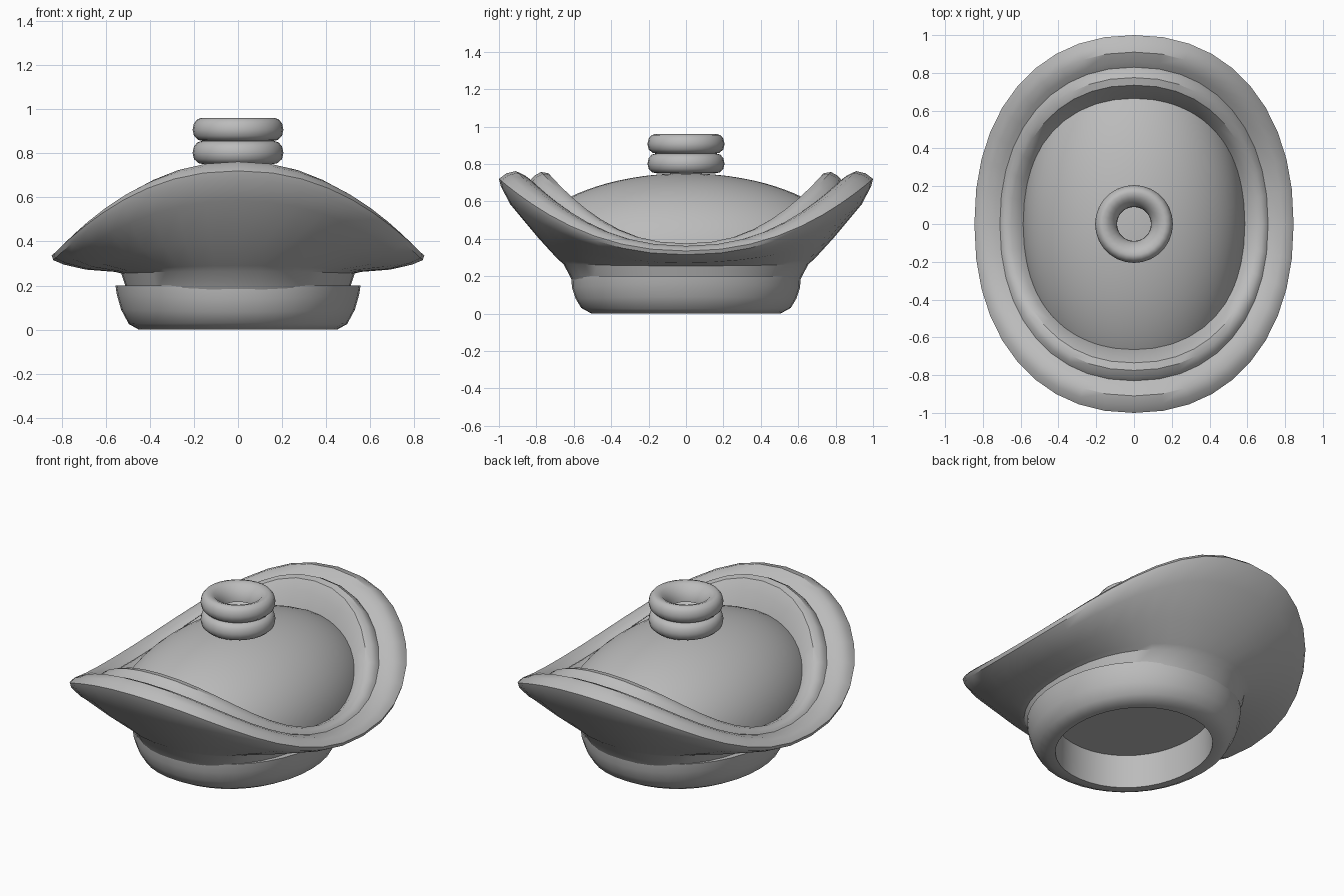
import bpy, bmesh, math

if "Cube" in bpy.data.objects:
    bpy.data.objects.remove(bpy.data.objects["Cube"], do_unlink=True)

grey = bpy.data.materials.new("plain_grey")
grey.use_nodes = True
colour = (0.5, 0.5, 0.5, 1)
grey.diffuse_color = colour
grey.node_tree.nodes["Principled BSDF"].inputs["Base Color"].default_value = colour


def finish(name, bm, angle):
    mesh = bpy.data.meshes.new(name)
    bmesh.ops.recalc_face_normals(bm, faces=bm.faces)
    bm.to_mesh(mesh)
    bm.free()
    obj = bpy.data.objects.new(name, mesh)
    bpy.context.collection.objects.link(obj)
    mesh.materials.append(grey)
    bpy.ops.object.select_all(action="DESELECT")
    obj.select_set(True)
    bpy.context.view_layer.objects.active = obj
    bpy.ops.object.shade_smooth_by_angle(angle=math.radians(angle))


def oval(a, power):
    """Point on a unit oval; a power above 2 makes it squarer."""
    c, s = math.cos(a), math.sin(a)
    return (math.copysign(abs(c) ** (2 / power), c),
            math.copysign(abs(s) ** (2 / power), s))


def loft(name, rings, sides=40, power=2, closed=False, cap=False, angle=35):
    """Each ring: half width, half depth, height at the sides, height at front and back."""
    bm = bmesh.new()
    loops = []
    for rx, ry, z_side, z_end in rings:
        loop = []
        for i in range(sides):
            a = math.tau * i / sides
            x, y = oval(a, power)
            z = z_side + (z_end - z_side) * math.sin(a) ** 2
            loop.append(bm.verts.new((rx * x, ry * y, z)))
        loops.append(loop)
    pairs = list(zip(loops, loops[1:]))
    if closed:
        pairs.append((loops[-1], loops[0]))
    for low, high in pairs:
        for i in range(sides):
            j = (i + 1) % sides
            bm.faces.new((low[i], low[j], high[j], high[i]))
    if cap:
        bm.faces.new(loops[0])
    finish(name, bm, angle)


# Foot, recessed underneath up to a flat ceiling
loft("foot_ring", [
    (.40, .45, .2, .2), (.405, .455, 0, 0), (.45, .505, 0, 0), (.495, .56, .025, .03),
    (.53, .59, .09, .08), (.55, .61, .16, .14), (.556, .613, .2, .2), (.48, .56, .2, .2),
], power=2.08, cap=True)

# Neck and upturned double-rolled brim
loft("brim", [
    (.43, .50, .17, .16), (.505, .605, .18, .17), (.53, .655, .255, .265),
    (.56, .685, .262, .29), (.69, .79, .272, .405), (.79, .94, .295, .585),
    (.838, .99, .315, .68), (.845, 1, .335, .72), (.825, .96, .352, .75),
    (.785, .91, .362, .762), (.735, .86, .36, .738), (.71, .83, .355, .715),
    (.70, .81, .365, .738), (.68, .775, .375, .757), (.65, .735, .372, .75),
    (.61, .695, .355, .69), (.575, .655, .325, .57),
], power=2.2)

# Dome inside the brim
bm = bmesh.new()
sides, steps = 48, 14
rows = []
for k in range(1, steps + 1):
    r = math.sin(math.pi / 2 * k / steps)
    row = []
    for i in range(sides):
        ox, oy = oval(math.tau * i / sides, 2.2)
        x, y = .59 * r * ox, .68 * r * oy
        z = .29 + .46 * math.sqrt(max(0, 1 - (x / .59) ** 2 - (y / .9) ** 2))
        row.append(bm.verts.new((x, y, z)))
    rows.append(row)
top = bm.verts.new((0, 0, .75))
for i in range(sides):
    j = (i + 1) % sides
    bm.faces.new((top, rows[0][i], rows[0][j]))
    for inner, outer in zip(rows, rows[1:]):
        bm.faces.new((inner[i], outer[i], outer[j], inner[j]))
finish("dome", bm, 60)

# Two stacked rolled rings with funnel-shaped holes
section = [(.09, -.045), (.15, -.053), (.18, -.047), (.2, -.028), (.206, 0), (.2, .028),
           (.185, .047), (.165, .053), (.135, .042), (.108, .012), (.092, -.02)]
for name, z in (("lower_ring", .802), ("upper_ring", .907)):
    loft(name, [(r, r, z + h, z + h) for r, h in section], sides=28, closed=True, angle=40)
